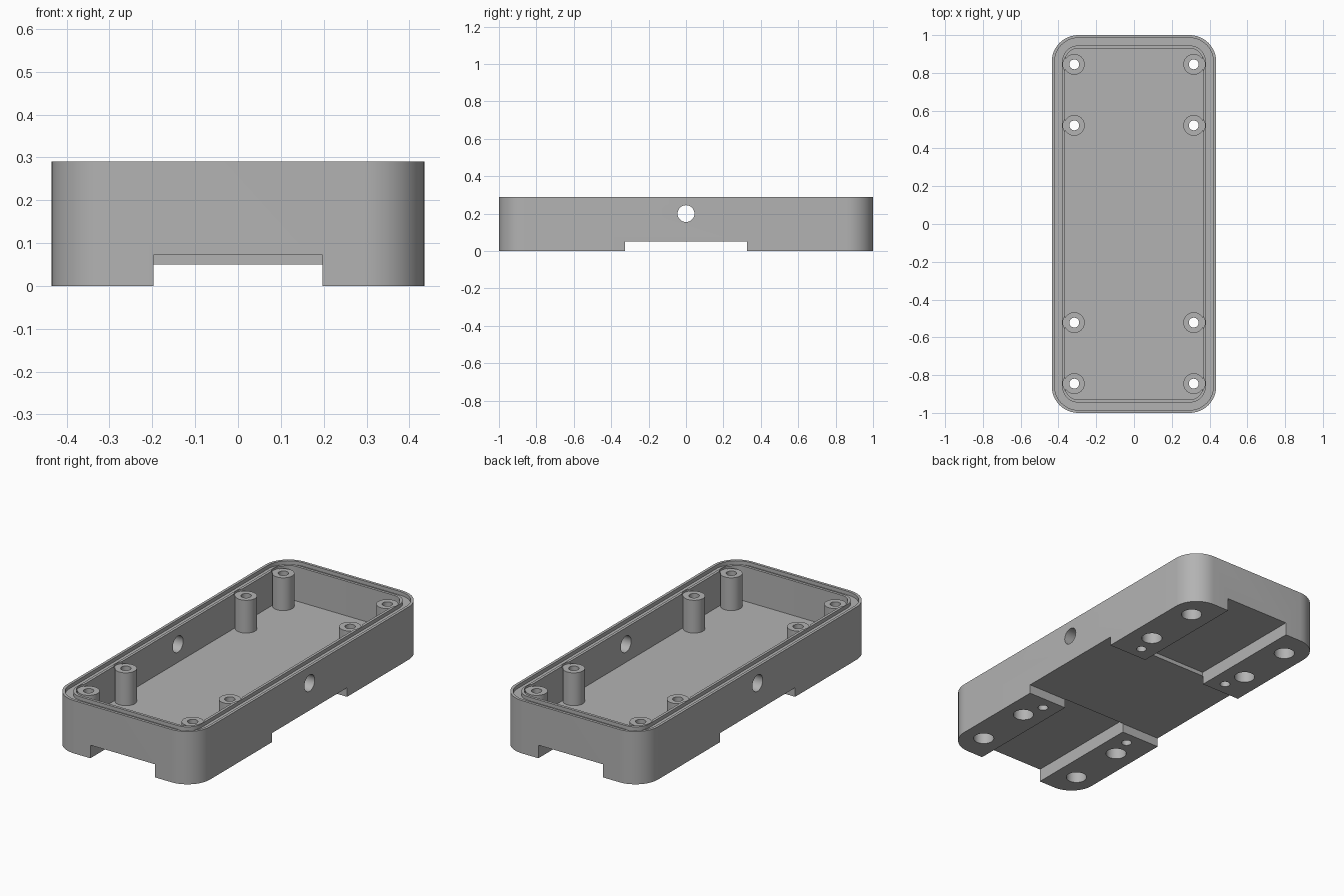
import bpy, bmesh, math
from mathutils import Matrix

if "Cube" in bpy.data.objects:
    bpy.data.objects.remove(bpy.data.objects["Cube"])

HALF_X, HALF_Y, CORNER = 0.435, 1.0, 0.14
BOSS_TOP, FLOOR = 0.28, 0.10
SIGNS = [(sx, sy) for sx in (-1, 1) for sy in (-1, 1)]


def new_object(name, bm):
    bmesh.ops.recalc_face_normals(bm, faces=bm.faces)
    mesh = bpy.data.meshes.new(name)
    bm.to_mesh(mesh)
    bm.free()
    obj = bpy.data.objects.new(name, mesh)
    bpy.context.scene.collection.objects.link(obj)
    return obj


def cylinder(name, x, y, z0, z1, r):
    bm = bmesh.new()
    bmesh.ops.create_cone(bm, cap_ends=True, segments=32, radius1=r, radius2=r,
                          depth=z1 - z0, matrix=Matrix.Translation((x, y, (z0 + z1) / 2)))
    return new_object(name, bm)


def box(name, x0, x1, y0, y1, z0, z1):
    bm = bmesh.new()
    place = Matrix.Translation(((x0 + x1) / 2, (y0 + y1) / 2, (z0 + z1) / 2))
    bmesh.ops.create_cube(bm, size=1, matrix=place @ Matrix.Diagonal((x1 - x0, y1 - y0, z1 - z0, 1)))
    return new_object(name, bm)


def combine(target, tool, operation):
    """Apply a boolean to the target and discard the tool."""
    mod = target.modifiers.new("bool", "BOOLEAN")
    mod.operation, mod.solver, mod.object = operation, "EXACT", tool
    bpy.context.view_layer.update()
    graph = bpy.context.evaluated_depsgraph_get()
    mesh = bpy.data.meshes.new_from_object(target.evaluated_get(graph))
    target.modifiers.clear()
    target.data = mesh
    bpy.data.objects.remove(tool)


def rounded_loop(bm, inset, z, steps=12):
    r = CORNER - inset
    verts = []
    for quarter, (sx, sy) in enumerate([(1, 1), (-1, 1), (-1, -1), (1, -1)]):
        for i in range(steps + 1):
            a = math.pi / 2 * (quarter + i / steps)
            verts.append(bm.verts.new((sx * (HALF_X - CORNER) + r * math.cos(a),
                                       sy * (HALF_Y - CORNER) + r * math.sin(a), z)))
    return verts


# Tray: outer wall, rim, seal groove, inner ridge and floor as nested loops
profile = [(0, 0), (0, 0.29), (0.015, 0.29), (0.015, 0.27),
           (0.055, 0.27), (0.055, 0.29), (0.07, 0.29), (0.07, FLOOR)]
bm = bmesh.new()
loops = [rounded_loop(bm, inset, z) for inset, z in profile]
for a, b in zip(loops, loops[1:]):
    for i in range(len(a)):
        j = (i + 1) % len(a)
        bm.faces.new((a[i], a[j], b[j], b[i]))
bm.faces.new(loops[0])
bm.faces.new(loops[-1])
tray = new_object("enclosure_tray", bm)

# Channels under the base: one across, one from each end
combine(tray, box("cross_channel", -1, 1, -0.326, 0.326, -0.1, 0.05), "DIFFERENCE")
for y0, y1 in ((-1.1, -0.324), (0.324, 1.1)):
    combine(tray, box("end_channel", -0.197, 0.197, y0, y1, -0.1, 0.072), "DIFFERENCE")

# Screw bosses with through holes and counterbores
for sx, sy in SIGNS:
    for y in (0.522, 0.845):
        px, py = sx * 0.316, sy * y
        combine(tray, cylinder("clearance", px, py, BOSS_TOP, 0.4, 0.06), "DIFFERENCE")
        combine(tray, cylinder("boss", px, py, FLOOR - 0.01, BOSS_TOP, 0.055), "UNION")
        combine(tray, cylinder("screw_hole", px, py, -0.1, 0.5, 0.026), "DIFFERENCE")
        combine(tray, cylinder("counterbore", px, py, -0.1, 0.07, 0.053), "DIFFERENCE")
    # Small blind hole in each foot
    combine(tray, cylinder("foot_hole", sx * 0.285, sy * 0.4, -0.1, 0.06, 0.026), "DIFFERENCE")

# Round port through both long walls
port = cylinder("side_port", 0, 0, -1, 1, 0.045)
port.data.transform(Matrix.Translation((0, 0, 0.2)) @ Matrix.Rotation(math.pi / 2, 4, "Y"))
combine(tray, port, "DIFFERENCE")

# Material
grey = bpy.data.materials.new("plain_grey")
grey.use_nodes = True
colour = (0.45, 0.45, 0.45, 1)
grey.diffuse_color = colour
grey.node_tree.nodes["Principled BSDF"].inputs["Base Color"].default_value = colour
tray.data.materials.clear()
tray.data.materials.append(grey)
for face in tray.data.polygons:
    face.material_index = 0

bpy.ops.object.select_all(action="DESELECT")
tray.select_set(True)
bpy.context.view_layer.objects.active = tray
bpy.ops.object.shade_smooth_by_angle(angle=math.radians(30))
